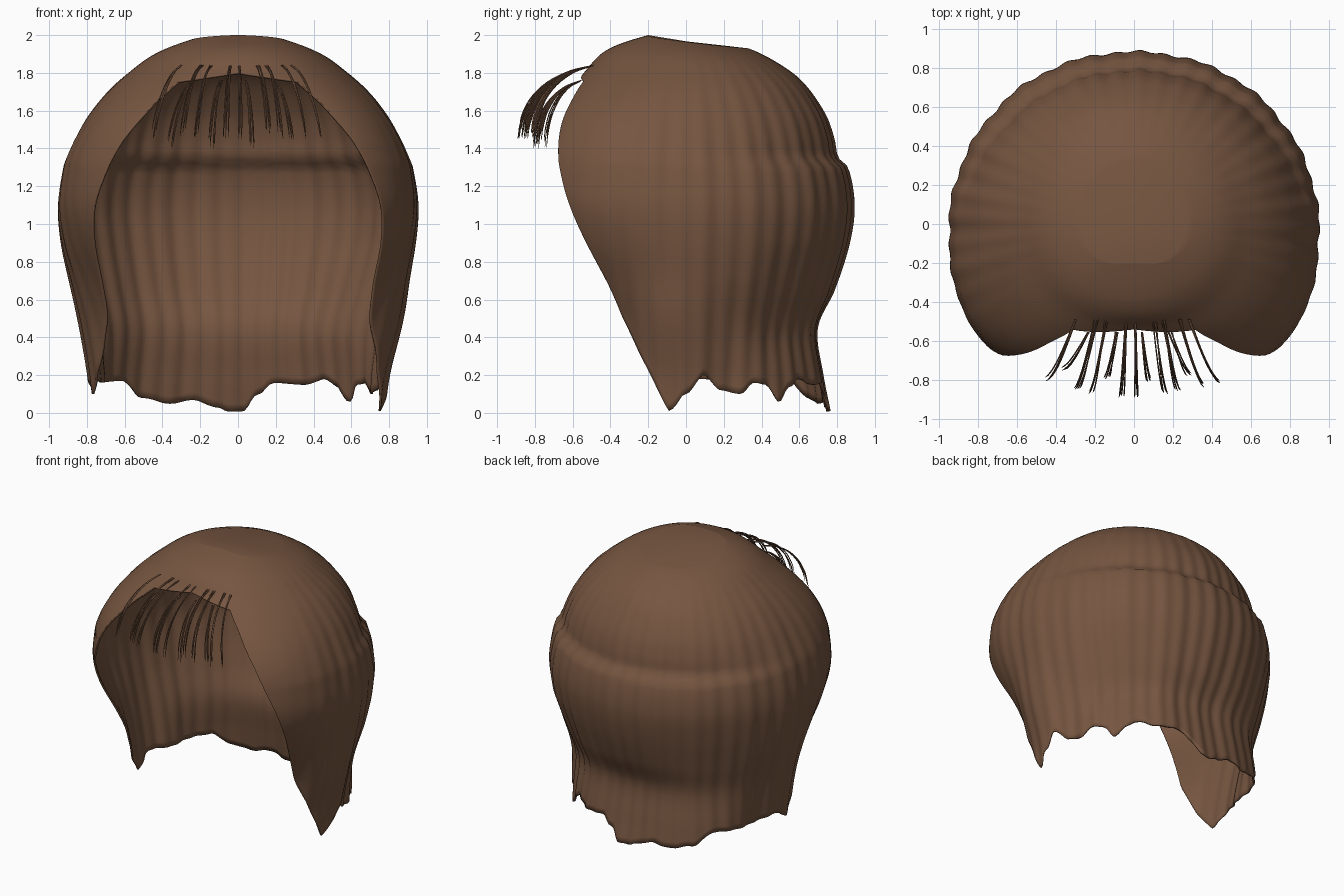
import bpy, bmesh, math, random

if "Cube" in bpy.data.objects:
    bpy.data.objects.remove(bpy.data.objects["Cube"])
random.seed(4)

brown = bpy.data.materials.new("hair brown")
brown.diffuse_color = (0.18, 0.091, 0.051, 1)
brown.use_nodes = True
brown.node_tree.nodes["Principled BSDF"].inputs["Base Color"].default_value = brown.diffuse_color

# Shell radius per height, at 0 (back), 45, 90 (side), 135, 180 (front) degrees
PROFILE = [
    (1.965, .33, .30, .27, .25, .20),
    (1.90, .45, .45, .44, .43, .41),
    (1.80, .58, .58, .58, .58, .53),
    (1.70, .66, .675, .69, .715, .61),
    (1.57, .74, .76, .79, .84, .65),
    (1.45, .78, .805, .855, .915, .66),
    (1.35, .80, .83, .90, .95, .66),
    (1.30, .85, .88, .92, .96, .66),
    (1.10, .885, .917, .95, .965, .65),
    (0.90, .86, .895, .935, .905, .65),
    (0.65, .78, .84, .88, .775, .65),
    (0.45, .69, .795, .84, .69, .65),
    (0.20, .72, .82, .80, .67, .65),
    (0.00, .76, .84, .78, .70, .65),
]
# Lower edge: face opening (mirrored) and ragged hem, as (angle, height)
OPENING = [(106, .25), (115.5, .5), (122.5, .8), (129, 1.1), (138, 1.45), (145, 1.66),
           (150, 1.75), (181, 1.79)]
HEM = [(-97, .10), (-85, .18), (-70, .16), (-48, .17), (-38, .08), (-27, .05), (-18, .07),
       (-8, .03), (-4, .01), (2, .01), (8, .1), (15, .16), (28, .15), (38, .18), (44, .14),
       (50, .06), (56, .15), (62, .16), (68, .1), (76, .12), (83, .2), (90, .1), (97, .01)]
EDGE = [(-a, z) for a, z in reversed(OPENING)] + HEM + OPENING


def clamp(v):
    return max(0, min(1, v))


def bump(v, centre, width):
    return math.exp(-((v - centre) / width) ** 2)


def catmull(a, b, c, d, t):
    return b + .5 * t * (c - a + t * (2 * a - 5 * b + 4 * c - d + t * (3 * (b - c) + d - a)))


def edge_height(deg):
    for (a, z0), (b, z1) in zip(EDGE, EDGE[1:]):
        if a <= deg <= b:
            t = (deg - a) / (b - a)
            if abs(deg) < 97:
                t = t * t * (3 - 2 * t)
            return z0 + (z1 - z0) * t
    return 1.79


def column(deg):
    """Radius at every profile height for one angle, with slopes for smooth blending."""
    a = abs(deg) / 45
    i = min(int(a), 3)
    idx = [abs(n) if n <= 4 else 8 - n for n in (i - 1, i, i + 1, i + 2)]
    pts = [(row[0], catmull(*(row[1 + n] for n in idx), a - i)) for row in PROFILE]
    slopes = []
    for k in range(len(pts)):
        p, q = pts[max(0, k - 1)], pts[min(len(pts) - 1, k + 1)]
        slopes.append((q[1] - p[1]) / (q[0] - p[0]))
    slopes[0] *= 1.3
    return pts, slopes


def radius(deg, z, col):
    pts, m = col
    k = 0
    while k < len(pts) - 2 and z < pts[k + 1][0]:
        k += 1
    (z0, r0), (z1, r1) = pts[k], pts[k + 1]
    h = z1 - z0
    t = (z - z0) / h
    r = (r0 * (1 + 2 * t) * (1 - t) ** 2 + m[k] * h * t * (1 - t) ** 2
         + r1 * t * t * (3 - 2 * t) + m[k + 1] * h * t * t * (t - 1))
    # folds tucked in behind the side flaps near the hem
    r -= .05 * bump(abs(deg), 72, 12) * clamp((.7 - z) / .5)
    # right side: flatter rear corner, fuller flap
    r -= .065 * bump(deg, 46, 18) * clamp((.9 - z) / .5)
    r += .035 * bump(deg, 98, 13) * bump(z, .5, .25)
    # soft vertical locks, fading toward the crown and the face
    th = math.radians(deg)
    fade = clamp((1.95 - z) / .6) * clamp((125 - abs(deg)) / 30)
    return r + fade * (.005 * math.sin(44 * th) + .004 * math.sin(17 * th + 1))


def make_object(name, mesh):
    ob = bpy.data.objects.new(name, mesh)
    bpy.context.collection.objects.link(ob)
    mesh.materials.append(brown)
    return ob


# Hair shell: crown disc, then columns running down to the hem
COLS, ROWS = 264, 60
bm = bmesh.new()
crown = bm.verts.new((0, 0, 1.967))
grid = []
for c in range(COLS):
    deg = -180 + 360 * c / COLS
    th = math.radians(deg)
    low = edge_height(deg)
    prof = column(deg)
    col = []
    for j in range(ROWS + 1):
        z = 1.965 + (low - 1.965) * (j / ROWS) ** 1.25
        r = radius(deg, z, prof)
        tilt = .035 * math.cos(th) * clamp((z - 1.7) / .265)
        col.append(bm.verts.new((r * math.sin(th), r * math.cos(th), z - tilt)))
    grid.append(col)
for c in range(COLS):
    a, b = grid[c], grid[(c + 1) % COLS]
    bm.faces.new((crown, b[0], a[0]))
    for j in range(ROWS):
        bm.faces.new((a[j], b[j], b[j + 1], a[j + 1]))
bmesh.ops.recalc_face_normals(bm, faces=bm.faces)
if sum(f.normal.z for f in crown.link_faces) < 0:
    bmesh.ops.reverse_faces(bm, faces=bm.faces)
mesh = bpy.data.meshes.new("hair_shell")
bm.to_mesh(mesh)
bm.free()
shell = make_object("hair_shell", mesh)
bpy.context.view_layer.objects.active = shell
shell.select_set(True)
bpy.ops.object.shade_smooth_by_angle(angle=math.radians(50))
wall = shell.modifiers.new("wall", 'SOLIDIFY')
wall.thickness = .012
wall.offset = -1

# Fringe: clusters of thin strands arching forward over the forehead
fringe = bpy.data.curves.new("fringe", 'CURVE')
fringe.dimensions = '3D'
fringe.bevel_depth = .0035
fringe.bevel_resolution = 0
fringe.resolution_u = 5
PATH = [(0, 0, 0), (.3, .38, .12), (.65, .77, .42), (.9, .96, .78), (1, 1, 1)]
CLUSTERS = 13


def jitter(w):
    return random.uniform(-w, w)


for i in range(CLUSTERS):
    u = -1 + 2 * i / (CLUSTERS - 1) + jitter(.03)
    low = i % 3 == 1                      # some clusters start lower and further forward
    y0, z0 = (-.555, 1.76) if low else (-.49, 1.84)
    for s in range(4):
        x0, x1 = .29 * u + jitter(.01), .44 * u + jitter(.016)
        y1 = (-.80 if low else -.88) + .08 * u * u + jitter(.012)
        z1 = (1.43 if low else 1.48) + jitter(.03)
        sp = fringe.splines.new('BEZIER')
        sp.bezier_points.add(len(PATH) - 1)
        for p, (fx, fy, fz) in zip(sp.bezier_points, PATH):
            p.co = (x0 + (x1 - x0) * fx, y0 + (y1 - y0) * fy, z0 + (z1 - z0) * fz)
            p.handle_left_type = p.handle_right_type = 'AUTO'
        sp.bezier_points[-1].radius = .4
make_object("fringe", fringe)
